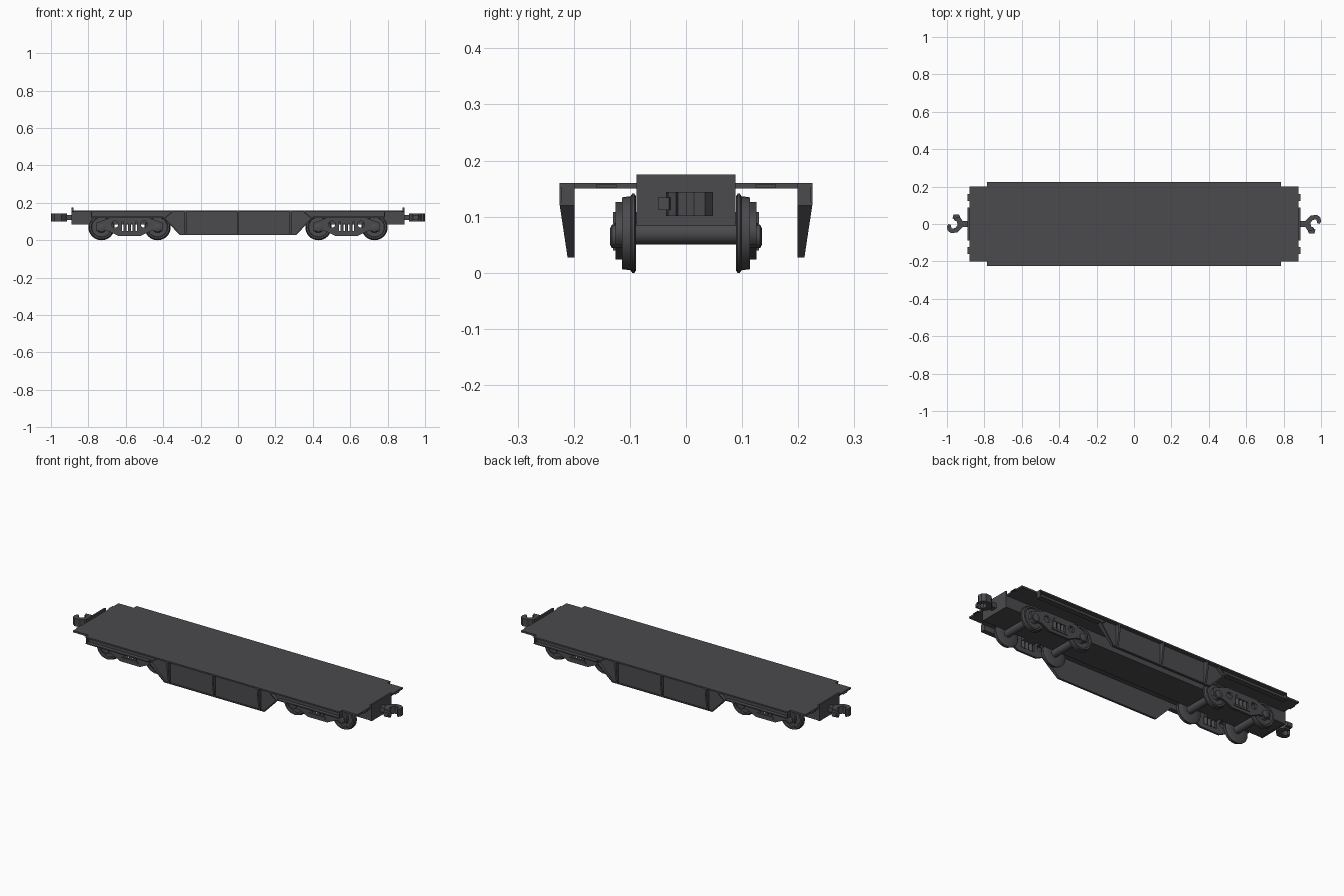
import bpy, bmesh, math
from mathutils import Matrix

if "Cube" in bpy.data.objects:
    bpy.data.objects.remove(bpy.data.objects["Cube"], do_unlink=True)

paint = bpy.data.materials.new("dark_grey_paint")
colour = (0.07, 0.068, 0.075, 1)
paint.use_nodes = True
paint.diffuse_color = colour
paint.node_tree.nodes["Principled BSDF"].inputs["Base Color"].default_value = colour


def finish(bm, name, smooth=False):
    bmesh.ops.recalc_face_normals(bm, faces=bm.faces)
    mesh = bpy.data.meshes.new(name)
    bm.to_mesh(mesh)
    bm.free()
    obj = bpy.data.objects.new(name, mesh)
    bpy.context.collection.objects.link(obj)
    mesh.materials.append(paint)
    if smooth:
        bpy.ops.object.select_all(action="DESELECT")
        obj.select_set(True)
        bpy.context.view_layer.objects.active = obj
        bpy.ops.object.shade_smooth_by_angle(angle=math.radians(35))
    return obj


def box(name, x, y, z):
    """Box from (low, high) pairs."""
    bm = bmesh.new()
    bmesh.ops.create_cube(bm, size=1)
    for v in bm.verts:
        v.co = [(a + b) / 2 + c * (b - a) for (a, b), c in zip((x, y, z), v.co)]
    return finish(bm, name)


def prism(name, points, low, high, place):
    """Extrude a 2D outline between two levels; place maps (u, v, level) to 3D."""
    bm = bmesh.new()
    rings = [[bm.verts.new(place(u, v, h)) for u, v in points] for h in (low, high)]
    for ring in rings:
        bm.faces.new(ring)
    n = len(points)
    for i in range(n):
        j = (i + 1) % n
        bm.faces.new((rings[0][i], rings[0][j], rings[1][j], rings[1][i]))
    return finish(bm, name)


def turned(name, x, z, profile, side=1, sides=32):
    """Lathe (y, radius) pairs around a crosswise axis."""
    bm = bmesh.new()
    rings = []
    for y, r in profile:
        rings.append([bm.verts.new((x + r * math.cos(math.tau * i / sides), side * y,
                                    z + r * math.sin(math.tau * i / sides)))
                      for i in range(sides)])
    for a, b in zip(rings, rings[1:]):
        for i in range(sides):
            j = (i + 1) % sides
            bm.faces.new((a[i], a[j], b[j], b[i]))
    bm.faces.new(rings[0])
    bm.faces.new(rings[-1])
    return finish(bm, name, True)


def outer_y(z):
    """Outer edge of the side girder, which tapers towards its foot."""
    return 0.225 if z >= 0.12 else 0.211 + 0.014 * (z - 0.027) / 0.093


def flange(name, a, b, thick, side):
    """Tapered strip standing out from the girder web along a line in x, z."""
    dx, dz = b[0] - a[0], b[1] - a[1]
    k = thick / math.hypot(dx, dz)
    quad = [a, b, (b[0] - dz * k, b[1] + dx * k), (a[0] - dz * k, a[1] + dx * k)]
    return prism(name, quad, 0, 1,
                 lambda u, v, h: (u, side * (outer_y(v) if h else 0.2), v))


# Deck and centre sill
box("deck", (-0.88, 0.88), (-0.2, 0.2), (0.15, 0.16))
box("centre_sill", (-0.885, 0.885), (-0.088, 0.088), (0.085, 0.15))

# Side girders with web, flanges and ribs
web = [(-0.785, 0.158), (-0.785, 0.12), (-0.4, 0.12), (-0.31, 0.027),
       (0.31, 0.027), (0.4, 0.12), (0.785, 0.12), (0.785, 0.158)]
for s, label in ((1, "back"), (-1, "front")):
    prism(label + "_girder_web", web, 0.199, 0.204, lambda u, v, h: (u, s * h, v))
    box(label + "_top_flange", (-0.785, 0.785), sorted((s * 0.2, s * 0.225)), (0.152, 0.16))
    flange(label + "_bottom_flange", (-0.31, 0.027), (0.31, 0.027), 0.005, s)
    for m, end in ((1, "left"), (-1, "right")):
        tag = f"{label}_{end}"
        flange(tag + "_sill_flange", (m * 0.4, 0.12), (m * 0.785, 0.12), m * 0.006, s)
        flange(tag + "_sloped_flange", (m * 0.31, 0.027), (m * 0.4, 0.12), m * 0.006, s)
        flange(tag + "_brace", (m * 0.395, 0.12), (m * 0.355, 0.153), m * 0.006, s)
        box(tag + "_sill_cap", sorted((m * 0.78, m * 0.785)),
            sorted((s * 0.2, s * 0.223)), (0.12, 0.158))
    for x in (-0.28, 0, 0.28):
        flange(label + "_girder_rib", (x + 0.005, 0.029), (x + 0.005, 0.12), 0.01, s)
        box(label + "_rib_head", (x - 0.005, x + 0.005),
            sorted((s * 0.2, s * 0.224)), (0.12, 0.155))


# Bogies
def side_frame(cx, s):
    half = [(0.09, 0.126), (0.125, 0.112), (0.18, 0.092), (0.18, 0.05),
            (0.115, 0.05), (0.06, 0.024)]
    outline = half + [(-x, z) for x, z in reversed(half)]
    holes = [[(-0.04, 0.05), (-0.04, 0.1), (0.04, 0.1), (0.04, 0.05)]]
    for m in (1, -1):
        holes.append([(m * (0.078 + 0.018 * math.cos(math.tau * i / 16)),
                       0.085 + 0.018 * math.sin(math.tau * i / 16)) for i in range(16)])
    curve = bpy.data.curves.new("bogie_frame_outline", "CURVE")
    curve.dimensions = "2D"
    curve.fill_mode = "BOTH"
    curve.extrude = 0.006
    for loop in [outline] + holes:
        spline = curve.splines.new("POLY")
        spline.points.add(len(loop) - 1)
        spline.use_cyclic_u = True
        for p, (x, z) in zip(spline.points, loop):
            p.co = (x, z, 0, 1)
    helper = bpy.data.objects.new("bogie_frame_outline", curve)
    bpy.context.collection.objects.link(helper)
    bm = bmesh.new()
    bm.from_mesh(helper.to_mesh())
    bpy.data.objects.remove(helper, do_unlink=True)
    bm.transform(Matrix.Translation((cx, s * 0.12, 0)) @ Matrix.Rotation(math.pi / 2, 4, "X"))
    bmesh.ops.remove_doubles(bm, verts=bm.verts, dist=0.0001)
    finish(bm, "bogie_side_frame")


wheel = [(0.089, 0.03), (0.089, 0.066), (0.092, 0.0705), (0.096, 0.0705), (0.099, 0.066),
         (0.114, 0.064), (0.114, 0.055), (0.107, 0.052), (0.107, 0.03), (0.114, 0.026)]
for cx in (-0.58, 0.58):
    for x in (cx - 0.15, cx + 0.15):
        turned("axle", x, 0.0705, [(-0.12, 0.02), (0.12, 0.02)])
        for s in (1, -1):
            turned("wheel", x, 0.0705, wheel, s)
            turned("axle_box", x, 0.065, [(0.113, 0.021), (0.132, 0.021), (0.135, 0.015)], s, 20)
    for s in (1, -1):
        side_frame(cx, s)
        box("spring_seat", (cx - 0.05, cx + 0.05), sorted((s * 0.114, s * 0.13)), (0.04, 0.05))
        box("bolster_end", (cx - 0.035, cx + 0.035), sorted((s * 0.08, s * 0.13)), (0.088, 0.108))
        for dx in (-0.024, 0, 0.024):
            bm = bmesh.new()
            bmesh.ops.create_cone(bm, cap_ends=True, segments=12, radius1=0.009,
                                  radius2=0.009, depth=0.045,
                                  matrix=Matrix.Translation((cx + dx, s * 0.12, 0.07)))
            finish(bm, "bogie_spring", True)

# Ends with plates, steps and hooked couplers
hook = [(0.915, -0.015), (0.93, -0.036), (0.965, -0.032), (0.96, -0.018), (0.946, -0.014),
        (0.944, 0.006), (0.955, 0.022), (0.975, 0.024), (0.98, 0.004), (0.992, 0.0),
        (1.0, 0.014), (0.997, 0.034), (0.98, 0.048), (0.945, 0.046), (0.915, 0.015)]
guard = [(0.925, -0.025), (0.935, -0.05), (0.965, -0.05), (0.97, -0.03), (0.945, -0.02)]
for s, end in ((1, "left"), (-1, "right")):
    box(end + "_end_plate", sorted((s * 0.88, s * 0.889)), (-0.088, 0.088), (0.083, 0.175))
    for y in (-0.142, 0.142):
        box(end + "_end_bracket", sorted((s * 0.88, s * 0.889)), (y - 0.018, y + 0.018),
            (0.152, 0.157))
    box(end + "_coupler_shank", sorted((s * 0.885, s * 0.93)), (-0.016, 0.016), (0.109, 0.136))
    turn = lambda u, v, h: (s * u, s * v, h)
    prism(end + "_coupler_hook", hook, 0.101, 0.144, turn)
    prism(end + "_coupler_guard", guard, 0.112, 0.134, turn)
